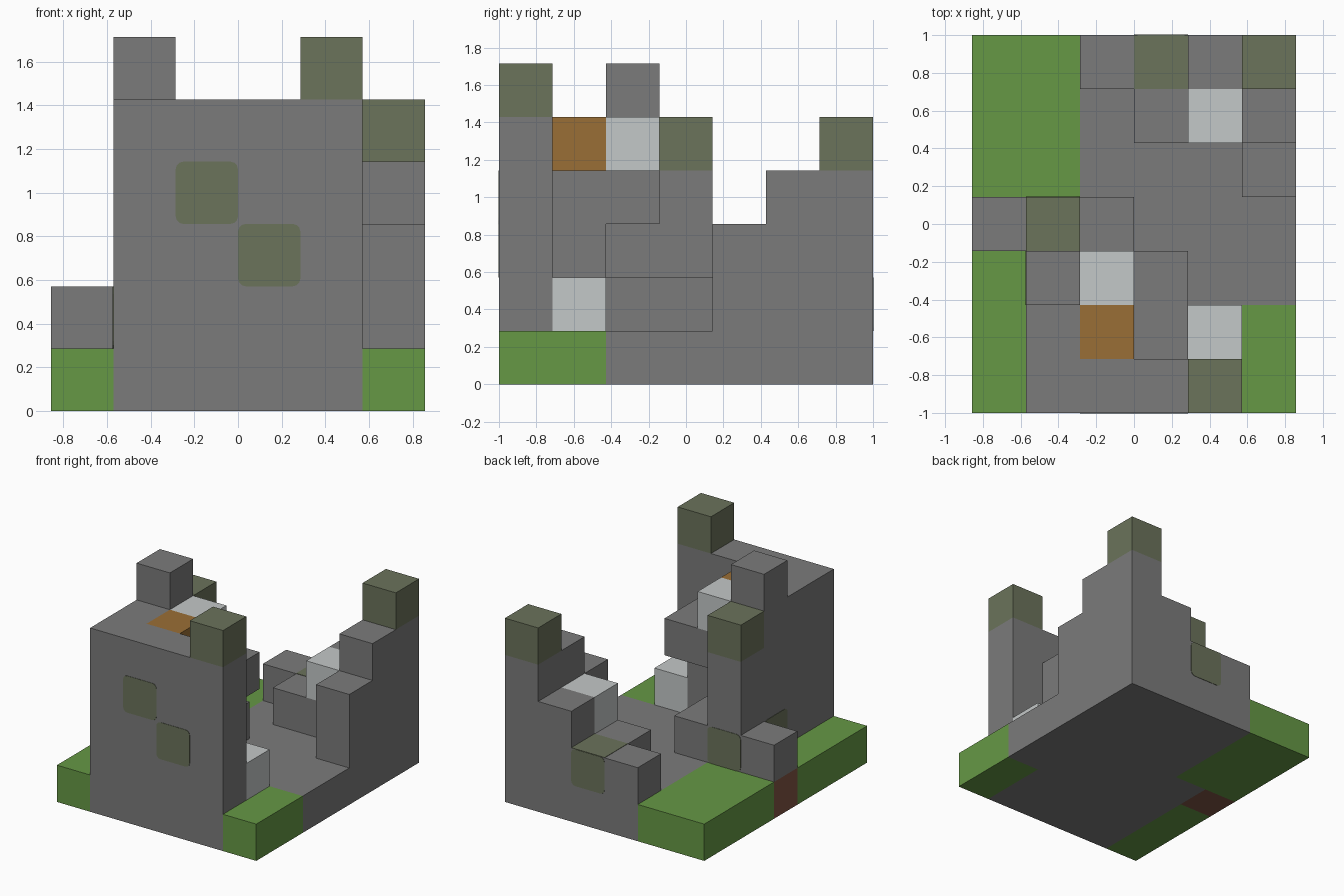
import bpy
import bmesh
from mathutils import Matrix, Vector

cube = bpy.data.objects.get("Cube")
if cube:
    bpy.data.objects.remove(cube, do_unlink=True)

U = 2 / 7  # size of one block


def material(name, r, g, b):
    linear = [((c / 255 + 0.055) / 1.055) ** 2.4 for c in (r, g, b)] + [1]
    m = bpy.data.materials.new(name)
    m.use_nodes = True
    m.diffuse_color = linear
    m.node_tree.nodes["Principled BSDF"].inputs["Base Color"].default_value = linear
    return m


stone = material("grey stone", 123, 123, 123)
moss = material("mossy stone", 107, 115, 91)
grass = material("green grass", 102, 152, 69)
dirt = material("brown dirt", 128, 85, 68)
pale = material("pale stone", 196, 200, 200)
wood = material("wood", 154, 111, 54)


def place(x, y, z):
    """Block grid coordinates to world coordinates."""
    return Vector(((x - 3) * U, (y - 3.5) * U, z * U))


def finish(name, bm, mat):
    mesh = bpy.data.meshes.new(name)
    bm.to_mesh(mesh)
    bm.free()
    mesh.materials.append(mat)
    obj = bpy.data.objects.new(name, mesh)
    bpy.context.collection.objects.link(obj)


def blocks(name, mat, *boxes):
    """One object from boxes given as grid corner and size."""
    bm = bmesh.new()
    for x, y, z, w, d, h in boxes:
        centre = place(x + w / 2, y + d / 2, z + h / 2)
        size = Matrix.Diagonal((w * U, d * U, h * U, 1))
        bmesh.ops.create_cube(bm, size=1, matrix=Matrix.Translation(centre) @ size)
    finish(name, bm, mat)


def patch(name, centre, normal, rounded=True):
    """Thin mossy plate lying on the face of one block."""
    bm = bmesh.new()
    bmesh.ops.create_cube(bm, size=1, matrix=Matrix.Diagonal((U, U, 0.006, 1)))
    if rounded:
        corners = [e for e in bm.edges
                   if abs(e.verts[0].co.z - e.verts[1].co.z) > 0.001]
        bmesh.ops.bevel(bm, geom=corners, offset=0.035, segments=3,
                        profile=0.5, affect='EDGES')
    turn = Vector(normal).to_track_quat('Z', 'Y').to_matrix().to_4x4()
    bm.transform(Matrix.Translation(place(*centre)) @ turn)
    finish(name, bm, moss)


# Ground
blocks("stone_floor", stone, (1, 0, 0, 4, 4, 1), (2, 4, 0, 3, 3, 1), (5, 2, 0, 1, 5, 1))
blocks("grass_ground", grass, (0, 0, 0, 1, 3, 1), (0, 4, 0, 2, 3, 1), (5, 0, 0, 1, 2, 1))
blocks("dirt_block", dirt, (0, 3, 0, 1, 1, 1))

# Tall ruined tower corner
blocks("front_wall", stone, (1, 0, 1, 4, 1, 4))
blocks("side_wall", stone, (1, 1, 1, 1, 2, 4), (1, 3, 1, 1, 1, 3))
blocks("side_battlement", stone, (1, 2, 5, 1, 1, 1))
blocks("mossy_battlements", moss, (4, 0, 5, 1, 1, 1), (1, 3, 4, 1, 1, 1))
blocks("wall_stubs", stone, (0, 3, 1, 1, 1, 1), (2, 2, 1, 1, 2, 1))

# Winding stair inside the tower
blocks("stair_blocks", stone, (3, 1, 1, 1, 1, 3), (3, 2, 3, 1, 1, 1), (2, 2, 3, 1, 1, 1))
blocks("pale_steps", pale, (4, 1, 1, 1, 1, 1), (2, 2, 4, 1, 1, 1))
blocks("wooden_landing", wood, (2, 1, 4, 1, 1, 1))

# Low ruined back corner, stepping up to a mossy peak
blocks("back_wall", stone, (2, 6, 1, 2, 1, 1), (4, 6, 1, 1, 1, 2), (3, 5, 1, 2, 1, 1))
blocks("back_corner", stone, (5, 4, 1, 1, 1, 2), (5, 5, 1, 1, 1, 3), (5, 6, 1, 1, 1, 3))
blocks("mossy_peak", moss, (5, 6, 4, 1, 1, 1))
blocks("pale_back_step", pale, (4, 5, 2, 1, 1, 1))

# Mossy patches flush with the walls
patch("front_patch_upper", (2.5, 0, 3.5), (0, -1, 0))
patch("front_patch_lower", (3.5, 0, 2.5), (0, -1, 0))
patch("back_patch", (3.5, 7, 1.5), (0, 1, 0))
patch("back_top_patch", (3.5, 6.5, 2), (0, 0, 1), False)
patch("side_patch", (1, 2.5, 1.5), (-1, 0, 0))
patch("tower_back_patch", (1.5, 4, 1.5), (0, 1, 0))
